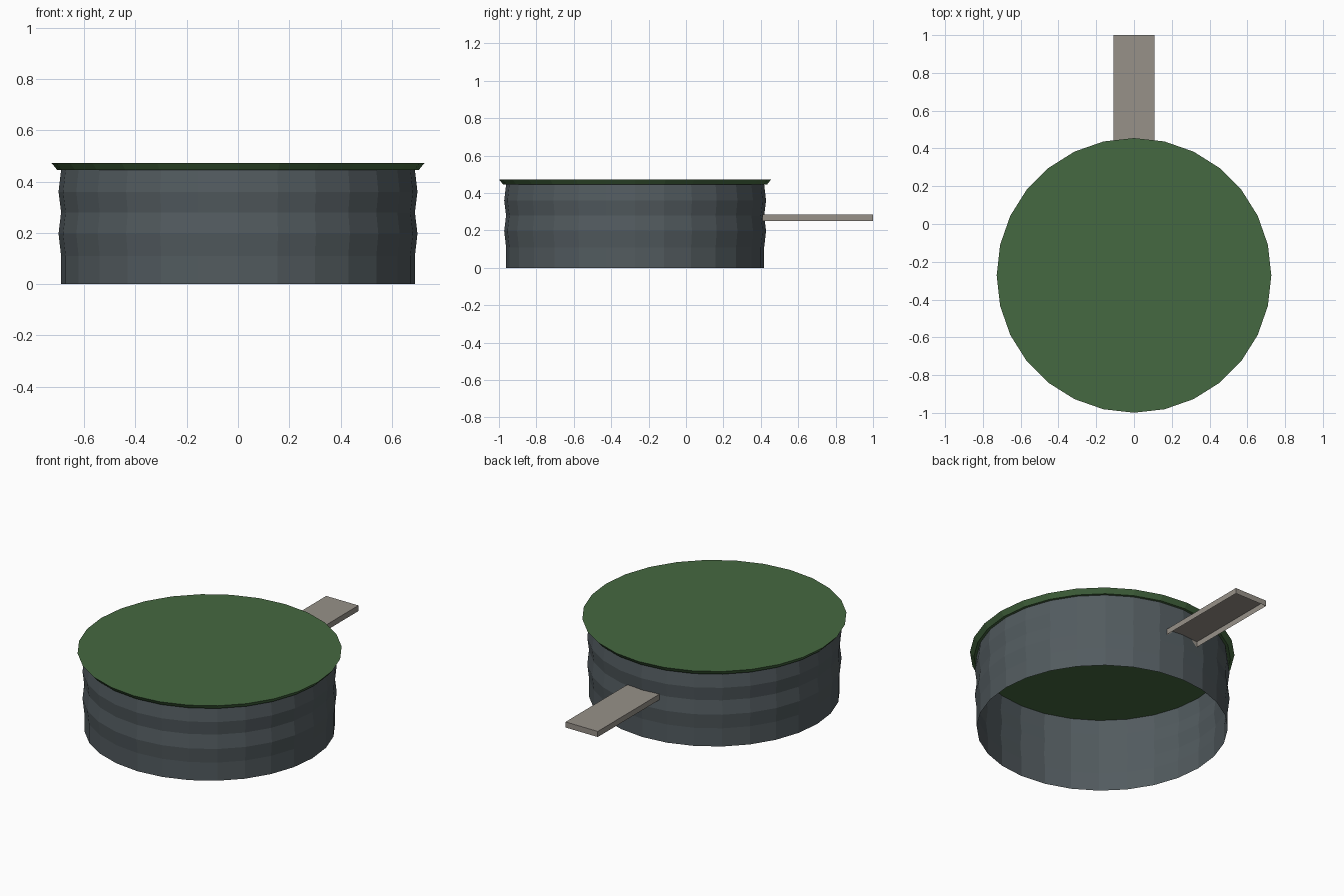
import bpy
import bmesh
from math import sin, cos, tau

SIDES = 28
CENTRE_Y = -0.272

if "Cube" in bpy.data.objects:
    bpy.data.objects.remove(bpy.data.objects["Cube"])


def material(name, rgb):
    mat = bpy.data.materials.new(name)
    mat.use_nodes = True
    mat.diffuse_color = (*rgb, 1)
    mat.node_tree.nodes["Principled BSDF"].inputs["Base Color"].default_value = (*rgb, 1)
    return mat


def add_object(name, bm, mat):
    mesh = bpy.data.meshes.new(name)
    bm.to_mesh(mesh)
    bm.free()
    mesh.materials.append(mat)
    obj = bpy.data.objects.new(name, mesh)
    bpy.context.collection.objects.link(obj)
    return obj


def turned(name, profile, mat, capped):
    """Stack rings of (radius, height) into a faceted shell."""
    bm = bmesh.new()
    rings = [[bm.verts.new((r * cos(tau * i / SIDES), CENTRE_Y + r * sin(tau * i / SIDES), z))
              for i in range(SIDES)] for r, z in profile]
    for low, high in zip(rings, rings[1:]):
        for i in range(SIDES):
            j = (i + 1) % SIDES
            bm.faces.new((low[i], low[j], high[j], high[i]))
    if capped:
        bm.faces.new(rings[-1])
        bm.faces.new(rings[0][::-1])
    return add_object(name, bm, mat)


steel = material("grey steel", (0.085, 0.105, 0.115))
green = material("green", (0.06, 0.14, 0.052))
taupe = material("warm grey", (0.31, 0.285, 0.25))

# Ribbed wall, open at the bottom
turned("pan_wall", [(0.69, 0), (0.69, 0.11), (0.70, 0.197), (0.69, 0.28),
                    (0.70, 0.36), (0.69, 0.445)], steel, False)

# Flared lid
turned("lid", [(0.705, 0.445), (0.727, 0.472)], green, True)

# Flat handle, hollow underneath
bm = bmesh.new()
bmesh.ops.create_cube(bm, size=1)
bmesh.ops.scale(bm, vec=(0.216, 0.59, 0.034), verts=bm.verts)
bmesh.ops.translate(bm, vec=(0, 0.705, 0.268), verts=bm.verts)
underside = [f for f in bm.faces if f.normal.z < -0.5]
bmesh.ops.delete(bm, geom=underside, context='FACES_ONLY')
add_object("handle", bm, taupe)
